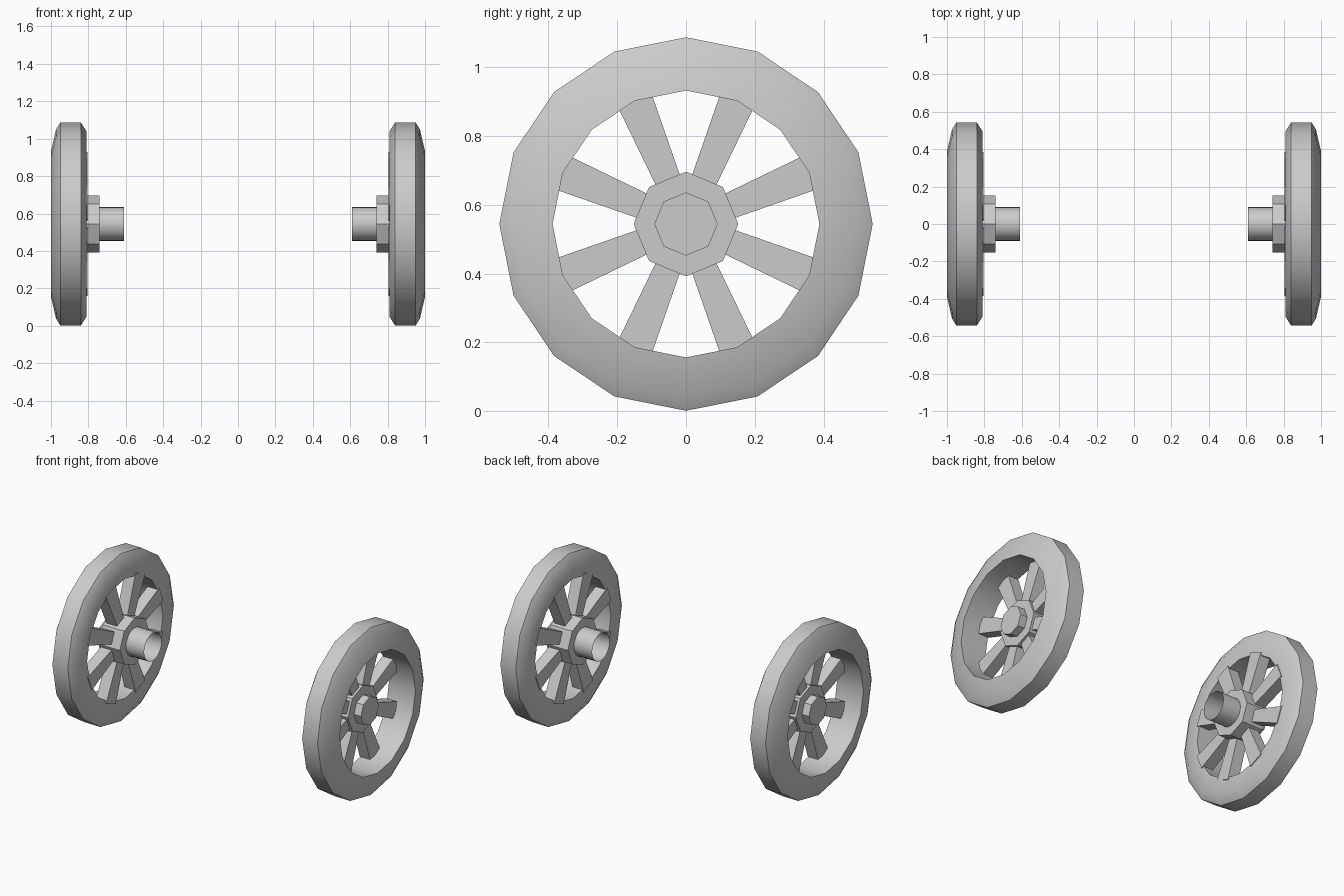
import bpy, bmesh, math

if "Cube" in bpy.data.objects:
    bpy.data.objects.remove(bpy.data.objects["Cube"], do_unlink=True)

CENTRE_Z = 0.544

grey = bpy.data.materials.new("light grey")
grey.use_nodes = True
grey.diffuse_color = (0.6, 0.6, 0.6, 1)
grey.node_tree.nodes["Principled BSDF"].inputs["Base Color"].default_value = (0.6, 0.6, 0.6, 1)


def finish(bm, name, recalc=True):
    if recalc:
        bmesh.ops.recalc_face_normals(bm, faces=bm.faces)
    mesh = bpy.data.meshes.new(name)
    bm.to_mesh(mesh)
    bm.free()
    mesh.materials.append(grey)
    obj = bpy.data.objects.new(name, mesh)
    obj.location.z = CENTRE_Z
    bpy.context.collection.objects.link(obj)
    bpy.ops.object.select_all(action='DESELECT')
    bpy.context.view_layer.objects.active = obj
    obj.select_set(True)
    bpy.ops.object.shade_smooth_by_angle(angle=math.radians(35))
    return obj


def lathe(name, side, profile, sides, closed=False, caps=()):
    """Turn (x, radius) points around the axle line; caps lists the profile points to fill."""
    bm = bmesh.new()
    rings = []
    for x, r in profile:
        angles = [math.tau * i / sides for i in range(sides)]
        rings.append([bm.verts.new((side * x, r * math.sin(a), r * math.cos(a))) for a in angles])
    pairs = list(zip(rings, rings[1:]))
    if closed:
        pairs.append((rings[-1], rings[0]))
    for a, b in pairs:
        for i in range(sides):
            j = (i + 1) % sides
            bm.faces.new((a[i], a[j], b[j], b[i]))
    for c in caps:
        bm.faces.new(rings[c])
    return finish(bm, name)


def spokes(name, side):
    """Eight tapered bars, widening from the hub to the rim."""
    bm = bmesh.new()
    for k in range(8):
        a = math.radians(22.5 + 45 * k)
        corners = []
        for x in (0.805, 0.88):
            for r, w in ((0.12, 0.037), (0.395, 0.053)):
                for s in (-w, w):
                    y = r * math.cos(a) - s * math.sin(a)
                    z = r * math.sin(a) + s * math.cos(a)
                    corners.append(bm.verts.new((side * x, y, z)))
        bmesh.ops.convex_hull(bm, input=corners)
    bmesh.ops.dissolve_limit(bm, angle_limit=0.01, verts=bm.verts, edges=bm.edges)
    return finish(bm, name)


for word, side in (("left", 1), ("right", -1)):
    # Rim: flat inner face, chamfered tread and a rounded outer face
    lathe(word + "_rim", side,
          [(0.81, 0.388), (0.81, 0.495), (0.84, 0.543), (0.95, 0.543), (0.973, 0.505), (1.0, 0.388)],
          16, closed=True)
    spokes(word + "_spokes", side)
    # Octagonal hub with a smaller cap on its outer face
    lathe(word + "_hub", side, [(0.74, 0.152), (0.895, 0.152)], 8, caps=(0, 1))
    lathe(word + "_hub_cap", side, [(0.89, 0.092), (0.945, 0.092)], 8, caps=(0, 1))
    # Open axle stub pointing inwards
    lathe(word + "_axle_stub", side, [(0.61, 0.09), (0.745, 0.09)], 24)
